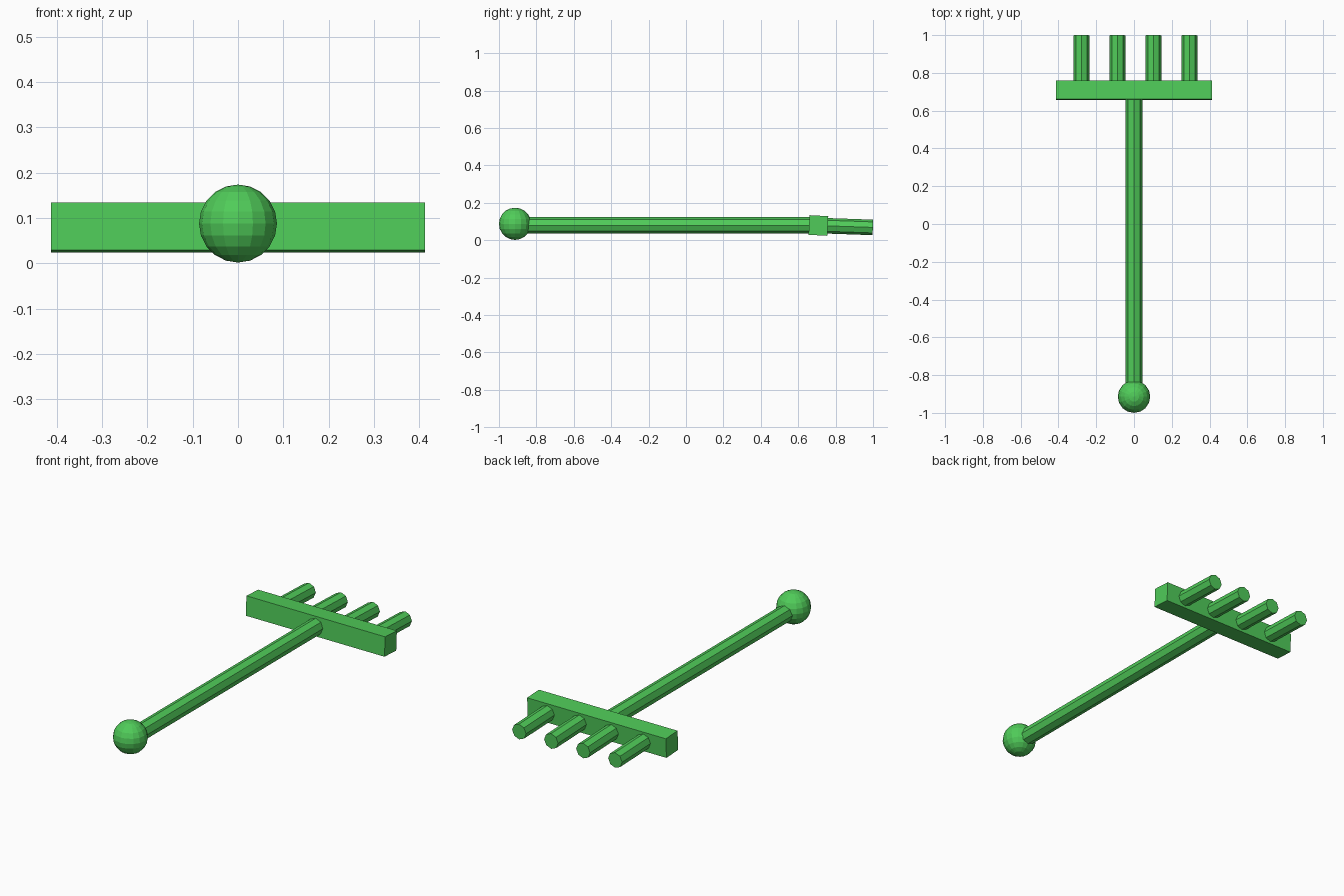
import bpy
from math import radians, sin, cos, pi

if "Cube" in bpy.data.objects:
    bpy.data.objects.remove(bpy.data.objects["Cube"])

green = bpy.data.materials.new("green")
green.diffuse_color = (0.08, 0.6, 0.1, 1)
green.use_nodes = True
green.node_tree.nodes["Principled BSDF"].inputs["Base Color"].default_value = green.diffuse_color


def finish(name):
    obj = bpy.context.object
    obj.name = name
    obj.data.materials.append(green)
    return obj


def rod(name, x, y0, y1, z_mid, radius, dip=0.0):
    # octagonal rod along y, vertex up, optionally dipping toward +y
    length = (y1 - y0) / cos(dip)
    bpy.ops.mesh.primitive_cylinder_add(
        vertices=8, radius=radius, depth=length,
        location=(x, (y0 + y1) / 2, z_mid), rotation=(pi / 2 - dip, 0, 0))
    return finish(name)


# round knob at the end of the handle
bpy.ops.mesh.primitive_uv_sphere_add(
    segments=16, ring_count=10, radius=0.086, location=(0, -0.914, 0.088))
finish("knob")

# long handle
rod("handle", 0, -0.9, 0.7, 0.08, 0.044)

# slightly tilted crossbar
tilt = radians(3)
bpy.ops.mesh.primitive_cube_add(
    size=1, location=(0, 0.708, 0.079), rotation=(-tilt, 0, 0))
bar = finish("crossbar")
bar.scale = (0.825, 0.1, 0.105)

# four stubby tines
dip = radians(2)
for i in range(4):
    rod(f"tine_{i + 1}", -0.278 + 0.1905 * i, 0.70, 0.999,
        0.074, 0.0415, dip)
